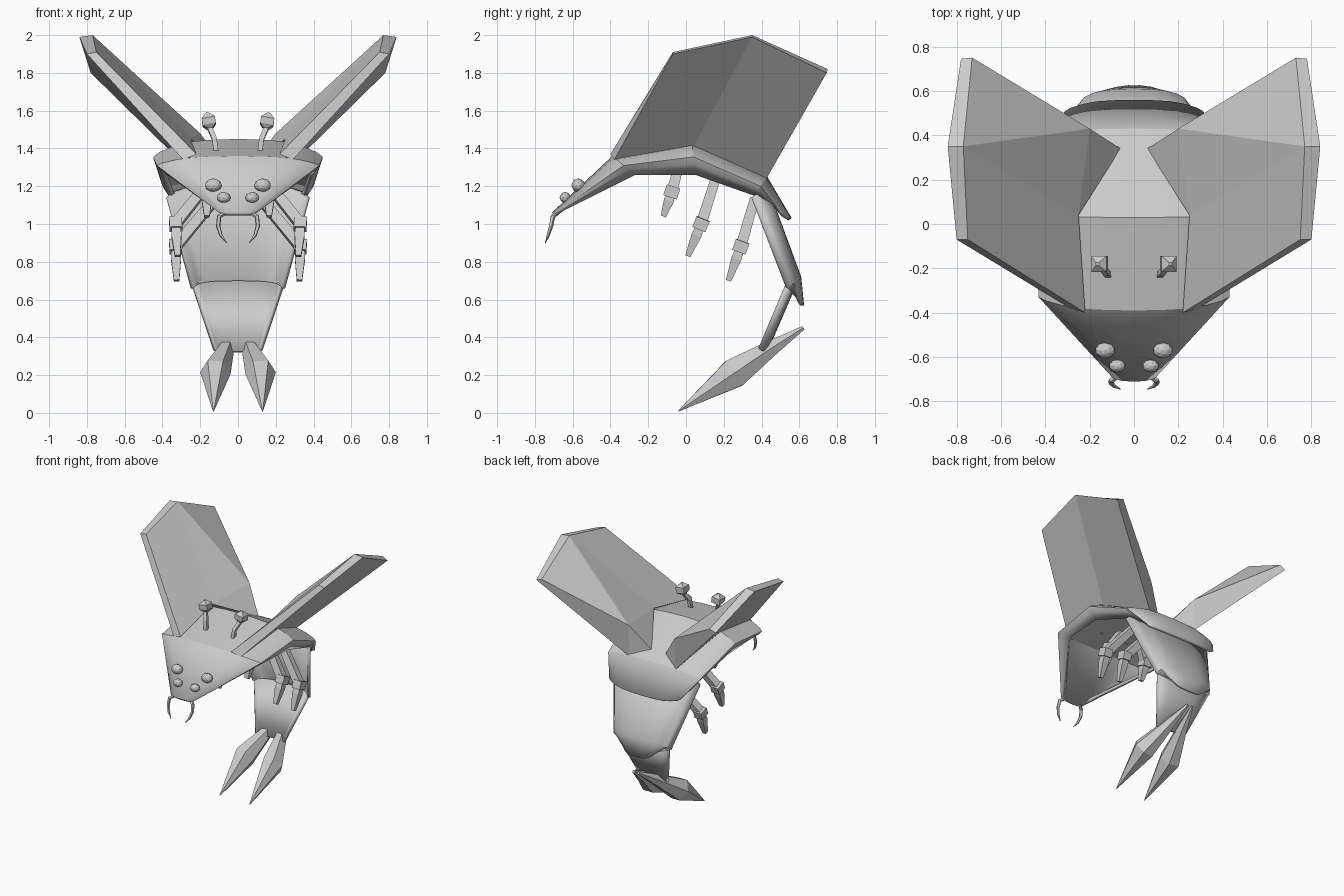
import bpy, bmesh, math
from mathutils import Vector

if "Cube" in bpy.data.objects:
    bpy.data.objects.remove(bpy.data.objects["Cube"])


def make(name, verts, faces, smooth=False, mirror=False):
    me = bpy.data.meshes.new(name)
    me.from_pydata([tuple(v) for v in verts], [], faces)
    bm = bmesh.new()
    bm.from_mesh(me)
    bmesh.ops.recalc_face_normals(bm, faces=bm.faces)
    bm.to_mesh(me)
    bm.free()
    ob = bpy.data.objects.new(name, me)
    bpy.context.collection.objects.link(ob)
    if mirror:
        ob.modifiers.new("mirror", 'MIRROR')
    if smooth:
        bpy.ops.object.select_all(action='DESELECT')
        ob.select_set(True)
        bpy.context.view_layer.objects.active = ob
        bpy.ops.object.shade_smooth_by_angle(angle=math.radians(26))
    return ob


# Half cross-sections of the shells: fraction of width, fraction of depth
TUCKED = [(0, 0), (0.3, 0.02), (0.55, 0.07), (0.75, 0.19), (0.92, 0.36), (1, 0.5), (0.97, 0.7), (0.88, 1)]
ARCHED = [(0, 0), (0.3, 0.03), (0.55, 0.12), (0.75, 0.28), (0.9, 0.55), (1, 1)]


def shell(name, half, stations, thick):
    """Open arched shell; station = ridge y, z, half width, rim y, z."""
    section = [(-x, d) for x, d in reversed(half[1:])] + half
    verts, faces, n = [], [], len(section)
    for y, z, w, ry, rz in stations:
        for fx, d in section:
            verts.append((fx * w, y + (ry - y) * d, z + (rz - z) * d))
    for i in range(len(stations) - 1):
        for j in range(n - 1):
            a = i * n + j
            faces.append((a, a + n, a + n + 1, a + 1))
    ob = make(name, verts, faces, True)
    if sum(p.normal.z + p.normal.y for p in ob.data.polygons) < 0:
        ob.data.flip_normals()
    m = ob.modifiers.new("thickness", 'SOLIDIFY')
    m.thickness = thick
    m.offset = -1


def tube(name, path, sides, squash=1.0):
    """Flat-faced mirrored limb; path = (point, radius) pairs."""
    verts, faces = [], []
    pts = [Vector(p) for p, r in path]
    for i, (p, r) in enumerate(path):
        t = (pts[min(i + 1, len(pts) - 1)] - pts[max(i - 1, 0)]).normalized()
        u = t.cross(Vector((1, 0, 0))).normalized()
        v = t.cross(u)
        for k in range(sides):
            a = 2 * math.pi * (k + 0.5) / sides
            verts.append(pts[i] + u * math.cos(a) * r + v * math.sin(a) * r * squash)
    for i in range(len(path) - 1):
        for k in range(sides):
            a, b = i * sides + k, i * sides + (k + 1) % sides
            faces.append((a, b, b + sides, a + sides))
    faces.append(tuple(range(sides)))
    faces.append(tuple(range(len(verts) - sides, len(verts))))
    return make(name, verts, faces, mirror=True)


# Body: head and thorax, abdomen, tail
shell("carapace", TUCKED, [(-0.71, 1.06, 0.10, -0.67, 1.06), (-0.39, 1.36, 0.43, -0.27, 1.26),
                           (0.03, 1.45, 0.45, 0.05, 1.26), (0.43, 1.25, 0.40, 0.36, 1.15),
                           (0.56, 1.03, 0.31, 0.46, 1.09)], 0.022)
shell("abdomen", ARCHED, [(0.43, 1.21, 0.38, 0.36, 1.14), (0.61, 0.72, 0.25, 0.54, 0.66),
                          (0.625, 0.57, 0.14, 0.575, 0.63)], 0.02)
shell("tail", ARCHED, [(0.59, 0.69, 0.24, 0.54, 0.66), (0.43, 0.32, 0.13, 0.40, 0.33)], 0.025)

# Wings: creased plates, thick at the rear root
inner = [(0.22, -0.40, 1.37), (0.25, 0.04, 1.45), (0.06, 0.34, 1.29), (0.20, 0.43, 1.48),
         (0.75, -0.07, 1.91), (0.77, 0.35, 2.0), (0.73, 0.75, 1.82)]
outer = [(0.29, -0.38, 1.34), (0.32, 0.04, 1.41), (0.20, 0.42, 1.23),
         (0.80, -0.07, 1.90), (0.84, 0.35, 1.99), (0.78, 0.745, 1.80)]
make("wings", inner + outer,
     [(0, 1, 5, 4), (1, 2, 3), (1, 3, 5), (3, 6, 5), (7, 8, 11, 10), (8, 9, 12, 11),
      (0, 4, 10, 7), (3, 6, 12, 9), (2, 3, 9), (0, 1, 8, 7), (1, 2, 9, 8),
      (4, 5, 11, 10), (5, 6, 12, 11)], mirror=True)

# Tail stingers
tube("stingers", [((0.02, 0.62, 0.45), 0.012), ((0.065, 0.44, 0.335), 0.05),
                  ((0.12, 0.255, 0.21), 0.09), ((0.13, -0.04, 0.01), 0.003)], 6, 0.9)

# Legs: thigh, knee block, pointed foot
legs = {"front_leg": ((0.09, -0.04, 1.30), (0.165, -0.075, 1.17), (0.165, -0.12, 1.04)),
        "middle_leg": ((0.13, 0.16, 1.25), (0.33, 0.08, 1.00), (0.32, 0.01, 0.83)),
        "rear_leg": ((0.13, 0.36, 1.12), (0.33, 0.29, 0.88), (0.325, 0.225, 0.70))}
for name, (hip, knee, foot) in legs.items():
    h, k, f = Vector(hip), Vector(knee), Vector(foot)
    d = (f - k).normalized()
    tube(name + "_thigh", [(h, 0.036), (k, 0.04)], 4)
    tube(name + "_knee", [(k - d * 0.03, 0.053), (k + d * 0.03, 0.053)], 4, 0.9)
    tube(name + "_foot", [(k, 0.03), (k.lerp(f, 0.35), 0.038), (f, 0.02)], 4)

# Antennae with faceted knobs
tube("antennae", [((0.115, -0.23, 1.37), 0.018), ((0.125, -0.22, 1.45), 0.018), ((0.155, -0.18, 1.52), 0.018)], 4)
tube("antenna_knobs", [((0.147, -0.19, 1.505), 0.02), ((0.152, -0.18, 1.525), 0.05),
                       ((0.158, -0.18, 1.565), 0.05), ((0.165, -0.18, 1.59), 0.01)], 4)

# Curved mandibles
tube("mandibles", [((0.065, -0.68, 1.06), 0.012), ((0.10, -0.705, 1.04), 0.013),
                   ((0.105, -0.715, 0.99), 0.012), ((0.09, -0.73, 0.94), 0.009),
                   ((0.06, -0.745, 0.90), 0.002)], 5)

# Eyes
for name, loc, r in (("large_eyes", (0.13, -0.57, 1.205), 0.045), ("small_eyes", (0.075, -0.64, 1.14), 0.037)):
    bm = bmesh.new()
    bmesh.ops.create_icosphere(bm, subdivisions=2, radius=r)
    bmesh.ops.scale(bm, vec=(1, 0.8, 0.8), verts=bm.verts)
    bmesh.ops.translate(bm, vec=loc, verts=bm.verts)
    me = bpy.data.meshes.new(name)
    bm.to_mesh(me)
    bm.free()
    ob = bpy.data.objects.new(name, me)
    bpy.context.collection.objects.link(ob)
    ob.modifiers.new("mirror", 'MIRROR')
